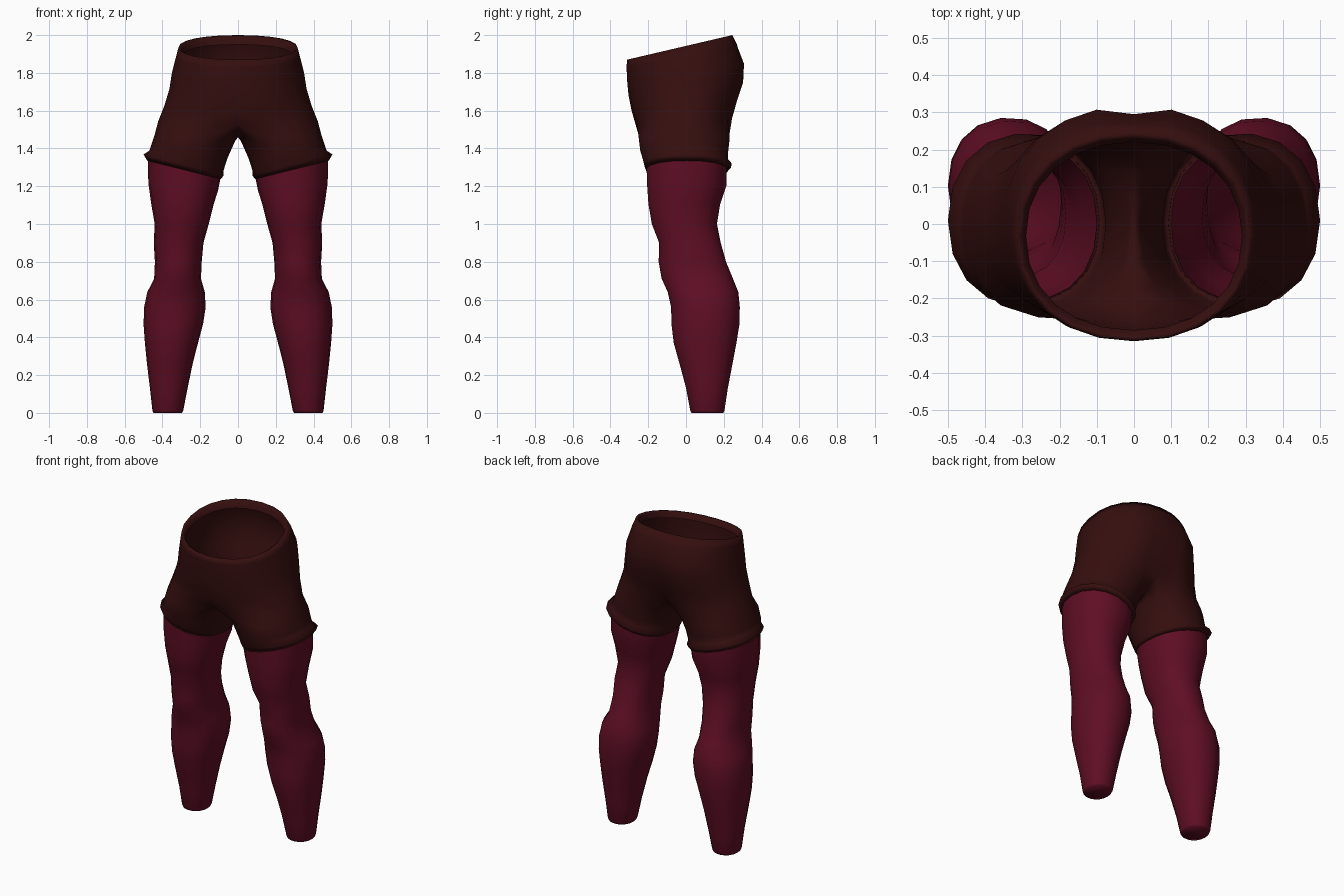
import bpy, bmesh, math


def material(name, rgb):
    m = bpy.data.materials.new(name)
    m.diffuse_color = (*rgb, 1)
    return m


BROWN = material("dark brown cloth", (0.036, 0.0045, 0.0045))
CRIMSON = material("crimson leggings", (0.115, 0.0045, 0.018))


def spow(v, p):
    return math.copysign(abs(v) ** p, v)


def oval(angles, x0, x1, y0, y1, p=0.92):
    """Points of a slightly squared oval inside a box; angle 0 points outwards (+x)."""
    cx, cy, rx, ry = (x0 + x1) / 2, (y0 + y1) / 2, (x1 - x0) / 2, (y1 - y0) / 2
    return [(cx + rx * spow(math.cos(a), p), cy + ry * spow(math.sin(a), p)) for a in angles]


def bridge(bm, a, b, closed):
    n = len(a)
    for i in range(n if closed else n - 1):
        j = (i + 1) % n
        bm.faces.new((a[i], a[j], b[j], b[i]))


def finish(bm, name, mat):
    bmesh.ops.recalc_face_normals(bm, faces=bm.faces)
    for f in bm.faces:
        f.smooth = True
    me = bpy.data.meshes.new(name)
    bm.to_mesh(me)
    bm.free()
    me.materials.append(mat)
    ob = bpy.data.objects.new(name, me)
    bpy.context.collection.objects.link(ob)
    mod = ob.modifiers.new("Mirror", 'MIRROR')
    mod.use_clip = True
    mod.merge_threshold = 0.0005
    return ob


# Angles round one leg: 13 points on the outside, 5 on the inside
HALF = [math.radians(-90 + 15 * i) for i in range(13)]
LEG = [math.radians(-125 + 250 * i / 12) for i in range(13)]
LEG += [math.radians(125 + 110 * i / 6) for i in range(1, 6)]


def leg_ring(bm, z_in, z_out, x0, x1, y0, y1):
    ring = []
    for x, y in oval(LEG, x0, x1, y0, y1):
        t = (x - x0) / (x1 - x0)
        ring.append(bm.verts.new((x, y, z_in + (z_out - z_in) * t)))
    return ring


# Shorts: z front, z back, half width, y front, y back, cleft depth
bm = bmesh.new()
torso = [
    (1.835, 1.950, 0.290, -0.285, 0.220, 0),
    (1.862, 1.988, 0.300, -0.298, 0.230, 0),
    (1.870, 2.000, 0.315, -0.312, 0.245, 0),
    (1.830, 1.950, 0.327, -0.315, 0.278, 0.008),
    (1.750, 1.850, 0.350, -0.311, 0.317, 0.022),
    (1.680, 1.750, 0.363, -0.304, 0.312, 0.030),
    (1.600, 1.650, 0.390, -0.288, 0.278, 0.035),
    (1.530, 1.560, 0.422, -0.268, 0.252, 0.040),
]
prev = None
for zf, zb, rx, yf, yb, cleft in torso:
    row = []
    for i, (x, y) in enumerate(oval(HALF, -rx, rx, yf, yb)):
        z = zf + (zb - zf) * (y - yf) / (yb - yf)
        if i in (0, 12):
            x = 0
        if i == 12:
            y -= cleft
        row.append(bm.verts.new((x, y, z)))
    if prev:
        bridge(bm, prev, row, False)
    prev = row

# Crotch seam closes the half ring into a leg opening
ya, yb = prev[12].co.y, prev[0].co.y
for j in range(1, 6):
    t = j / 6
    z = 1.46 + 0.08 * abs(2 * t - 1) ** 2
    prev.append(bm.verts.new((0, ya + (yb - ya) * t, z)))

# Shorts legs, flared cuff and hem turned in to the leg
for spec in [
    (1.440, 1.470, 0.015, 0.442, -0.252, 0.233),
    (1.350, 1.410, 0.055, 0.462, -0.243, 0.225),
    (1.285, 1.388, 0.076, 0.470, -0.230, 0.224),
    (1.258, 1.368, 0.076, 0.500, -0.224, 0.244),
    (1.238, 1.335, 0.090, 0.480, -0.213, 0.222),
    (1.250, 1.347, 0.100, 0.466, -0.205, 0.210),
]:
    ring = leg_ring(bm, *spec)
    bridge(bm, prev, ring, True)
    prev = ring
finish(bm, "shorts", BROWN)

# Legs: z inside, z outside, x inner, x outer, y front, y back
bm = bmesh.new()
prev = None
for spec in [
    (1.245, 1.340, 0.092, 0.476, -0.210, 0.217),
    (1.180, 1.220, 0.105, 0.475, -0.207, 0.215),
    (1.100, 1.110, 0.130, 0.460, -0.200, 0.182),
    (1.000, 1.000, 0.155, 0.441, -0.182, 0.165),
    (0.900, 0.900, 0.183, 0.446, -0.143, 0.185),
    (0.800, 0.800, 0.192, 0.440, -0.146, 0.213),
    (0.710, 0.710, 0.196, 0.444, -0.130, 0.250),
    (0.640, 0.640, 0.176, 0.480, -0.098, 0.278),
    (0.560, 0.560, 0.171, 0.497, -0.080, 0.286),
    (0.470, 0.470, 0.185, 0.500, -0.078, 0.284),
    (0.370, 0.370, 0.212, 0.493, -0.066, 0.268),
    (0.260, 0.260, 0.240, 0.482, -0.035, 0.247),
    (0.130, 0.130, 0.267, 0.466, 0.000, 0.222),
    (0.012, 0.012, 0.290, 0.453, 0.022, 0.204),
    (0.000, 0.000, 0.296, 0.448, 0.028, 0.198),
]:
    ring = leg_ring(bm, *spec)
    if prev:
        bridge(bm, prev, ring, True)
    prev = ring
bm.faces.new(prev)  # closed ankle end
finish(bm, "legs", CRIMSON)
